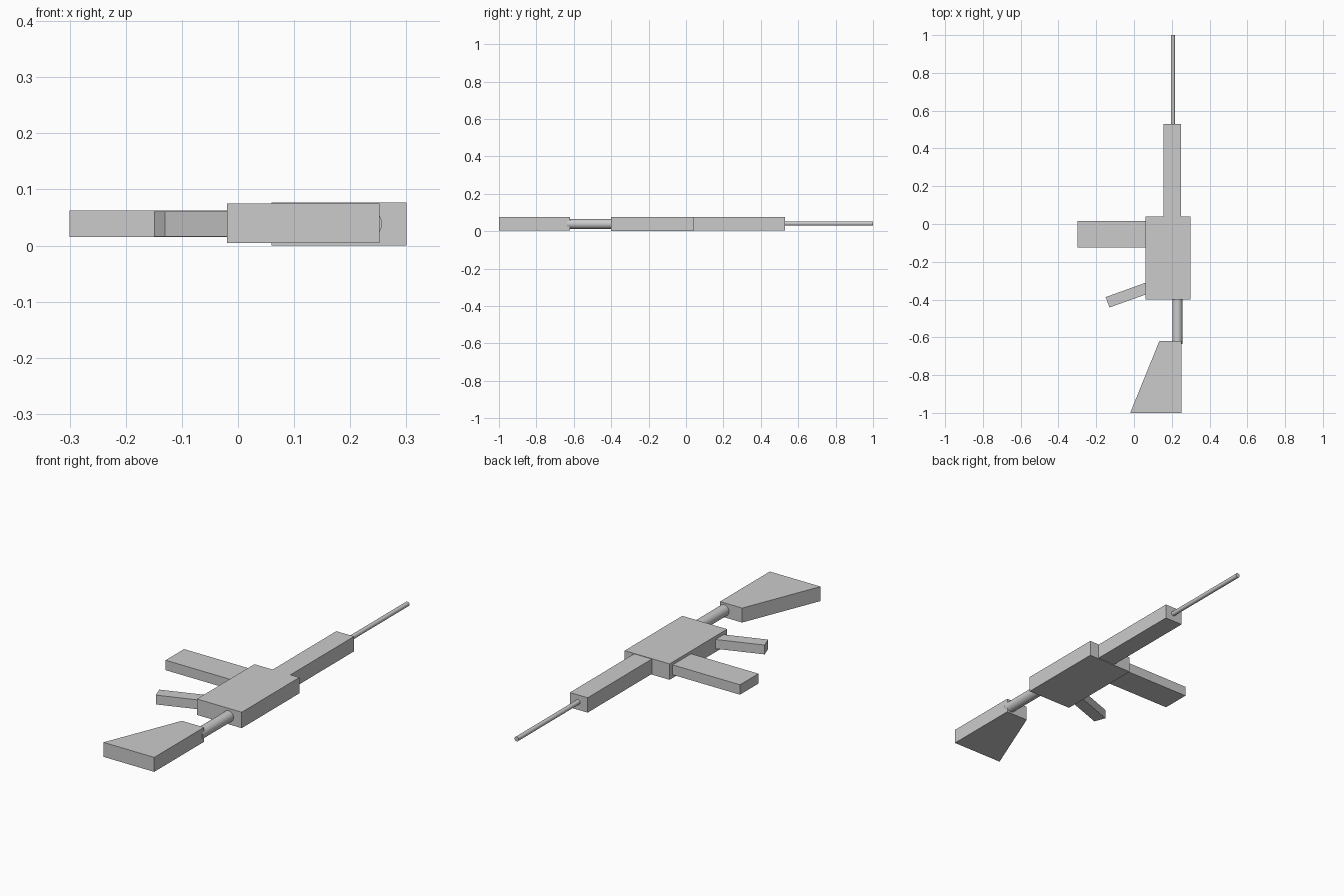
import bpy
import bmesh
import math

cube = bpy.data.objects.get("Cube")
if cube:
    bpy.data.objects.remove(cube, do_unlink=True)

grey = bpy.data.materials.new("plain grey")
grey.use_nodes = True
grey.diffuse_color = (0.6, 0.6, 0.6, 1)
grey.node_tree.nodes["Principled BSDF"].inputs["Base Color"].default_value = (0.6, 0.6, 0.6, 1)


def slab(name, outline, bottom, top):
    """Extrude a flat outline from bottom to top."""
    bm = bmesh.new()
    face = bm.faces.new([bm.verts.new((x, y, bottom)) for x, y in outline])
    new = bmesh.ops.extrude_face_region(bm, geom=[face])["geom"]
    bmesh.ops.translate(bm, vec=(0, 0, top - bottom),
                        verts=[v for v in new if isinstance(v, bmesh.types.BMVert)])
    bmesh.ops.recalc_face_normals(bm, faces=bm.faces)
    mesh = bpy.data.meshes.new(name)
    bm.to_mesh(mesh)
    bm.free()
    mesh.materials.append(grey)
    obj = bpy.data.objects.new(name, mesh)
    bpy.context.collection.objects.link(obj)


def box(name, x0, x1, y0, y1, bottom, top):
    slab(name, [(x0, y0), (x1, y0), (x1, y1), (x0, y1)], bottom, top)


def rod(name, x, z, radius, y0, y1):
    """Smooth round bar along y."""
    bpy.ops.mesh.primitive_cylinder_add(
        vertices=32, radius=radius, depth=y1 - y0,
        location=(x, (y0 + y1) / 2, z), rotation=(math.pi / 2, 0, 0))
    obj = bpy.context.object
    obj.name = name
    obj.data.materials.append(grey)
    bpy.ops.object.shade_smooth_by_angle(angle=math.radians(30))


# Body and fore end
box("receiver", 0.06, 0.30, -0.40, 0.04, 0, 0.077)
box("handguard", 0.155, 0.25, 0.03, 0.53, 0.003, 0.075)
rod("barrel", 0.206, 0.041, 0.011, 0.52, 1.0)

# Shoulder stock on its tube
rod("stock_tube", 0.23, 0.039, 0.0265, -0.635, -0.39)
slab("stock", [(-0.02, -1), (0.252, -1), (0.252, -0.62), (0.134, -0.62)], 0.005, 0.075)

# Parts on the right side
box("magazine", -0.30, 0.07, -0.125, 0.016, 0.015, 0.063)
slab("grip", [(-0.15, -0.387), (-0.13, -0.442), (0.08, -0.367), (0.08, -0.304)], 0.016, 0.061)
